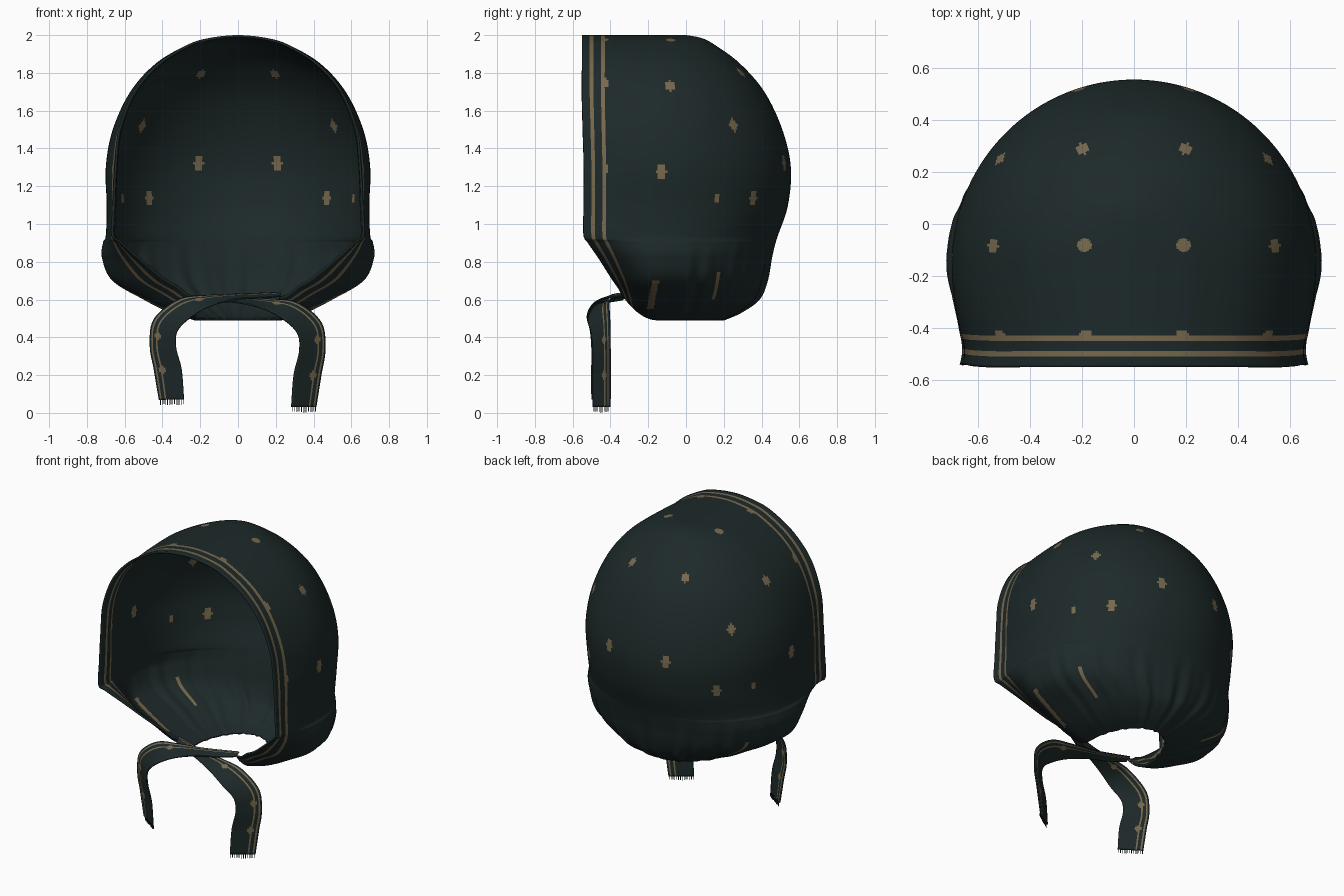
import bpy, bmesh, math, random
from mathutils import Vector

random.seed(4)
old = bpy.data.objects.get("Cube")
if old:
    bpy.data.objects.remove(old, do_unlink=True)


def material(name, rgb):
    m = bpy.data.materials.new(name)
    m.use_nodes = True
    m.diffuse_color = (*rgb, 1)
    bsdf = next(n for n in m.node_tree.nodes if n.type == "BSDF_PRINCIPLED")
    bsdf.inputs["Base Color"].default_value = (*rgb, 1)
    bsdf.inputs["Roughness"].default_value = 0.9
    return m


CLOTH = material("dark green cloth", (0.0125, 0.022, 0.022))
TAN = material("tan print", (0.185, 0.14, 0.075))


def spline(points, steps, ghost=None):
    """Smooth curve through tuples of any length."""
    pts = [Vector(p) for p in points]
    first = Vector(ghost) if ghost else 2 * pts[0] - pts[1]
    pts = [first] + pts + [2 * pts[-1] - pts[-2]]
    out = []
    for i in range(1, len(pts) - 2):
        a, b, c, d = pts[i - 1:i + 3]
        for k in range(steps):
            t = k / steps
            out.append(0.5 * (2 * b + (c - a) * t + (2 * a - 5 * b + 4 * c - d) * t ** 2
                              + (3 * b - a - 3 * c + d) * t ** 3))
    return out + [pts[-2]]


def finish(name, bm, thickness=0):
    me = bpy.data.meshes.new(name)
    bm.to_mesh(me)
    bm.free()
    ob = bpy.data.objects.new(name, me)
    bpy.context.collection.objects.link(ob)
    me.materials.append(CLOTH)
    me.materials.append(TAN)
    bpy.ops.object.select_all(action="DESELECT")
    ob.select_set(True)
    bpy.context.view_layer.objects.active = ob
    bpy.ops.object.shade_smooth_by_angle(angle=math.radians(50))
    if thickness:
        mod = ob.modifiers.new("cloth thickness", "SOLIDIFY")
        mod.thickness = thickness


def grid(rows):
    """Sheet of quads; returns the mesh and its faces by column."""
    bm = bmesh.new()
    verts = [[bm.verts.new(p) for p in row] for row in rows]
    columns = {}
    for up, low in zip(verts, verts[1:]):
        for c in range(len(up) - 1):
            f = bm.faces.new((up[c], low[c], low[c + 1], up[c + 1]))
            columns.setdefault(c, []).append(f)
    return bm, columns


# Bonnet levels: height, half width, back y, front edge x, front edge y, front lift
LEVELS = [
    (2.0, 0, 0, 0, -.55, 0),
    (1.985, .15, .08, .14, -.55, 0),
    (1.95, .265, .15, .25, -.55, 0),
    (1.85, .435, .285, .405, -.55, 0),
    (1.7, .57, .415, .53, -.55, 0),
    (1.5, .663, .51, .605, -.545, 0),
    (1.3, .70, .555, .625, -.54, 0),
    (1.1, .695, .54, .635, -.54, 0),
    (.94, .70, .487, .64, -.54, 0),
    (.90, .715, .475, .60, -.52, 0),
    (.82, .72, .455, .51, -.465, 0),
    (.70, .665, .43, .38, -.395, .01),
    (.60, .50, .385, .30, -.36, .06),
    (.53, .36, .29, .25, -.34, .09),
    (.49, .23, .2, .21, -.33, .12),
]
MID_Y = -0.15
FRONT, BACK = 40, 84          # columns per half


def bonnet_row(level):
    z, w, back, ex, ey, lift = level
    half = []
    for i in range(FRONT):
        t = 1 - i / FRONT
        flare = 0.03 * ex / 0.65 * max(0, (t - 0.75) * 4) ** 2
        half.append(Vector((w - (w - ex) * t * t + flare, MID_Y + (ey - MID_Y) * t,
                            z + lift * t * t)))
    gather = 0.012 * min(1, max(0, (0.92 - z) / 0.3))
    for i in range(BACK + 1):
        a = math.pi / 2 * i / BACK
        fade = min(1, i / 16)
        r = 1 + gather * fade * (math.cos(a * 26) + 0.6 * math.cos(a * 42))
        half.append(Vector((w * math.cos(a) * r,
                            MID_Y + (back - MID_Y) * math.sin(a) * r, z)))
    return half + [Vector((-p.x, p.y, p.z)) for p in reversed(half[:-1])]


top = LEVELS[1]
ghost = (top[0], -top[1], top[2], -top[3], top[4], 0)
bm, columns = grid([bonnet_row(v) for v in spline(LEVELS, 13, ghost)])
count = len(columns)


def paint_columns(chosen, low=0.0, high=2.0):
    for c in chosen:
        for f in columns[c] + columns[count - 1 - c]:
            if low < f.calc_center_median().z < high:
                f.material_index = 1


# Printed border bands along the face opening, and streaks caught in the gathers
paint_columns((4, 5, 10, 11))
streak = FRONT + round(BACK * 0.36)
paint_columns((streak, streak + 1), 0.6, 0.75)

# Printed dots, mirrored, each centred on the nearest point of the cloth
DOTS = [(.205, .3, 1.82), (.535, .27, 1.54), (.54, -.08, 1.74), (.19, -.08, 1.97),
        (.7, -.125, 1.28), (.21, .53, 1.33), (.48, .36, 1.14),
        (.18, -.435, 1.97), (.52, -.435, 1.74), (.65, -.435, 1.29)]
centres = [(f, f.calc_center_median()) for f in bm.faces]
centres = [(f, Vector((abs(p.x), p.y, p.z))) for f, p in centres]
for dot in DOTS:
    target = Vector(dot)
    middle = min((p for _, p in centres), key=lambda p: (p - target).length)
    for f, p in centres:
        d = p - middle
        # upright ovals; those on the border only bulge backwards
        if d.x ** 2 + d.y ** 2 + 0.5 * d.z ** 2 < 0.027 ** 2 and p.y > -0.44:
            f.material_index = 1
# Narrow dots on the sides
for f, p in centres:
    front_streak = abs(p.y + 0.30 - 0.2 * p.z) < 0.018 and 0.55 < p.z < 0.7
    side_fold = abs(p.y - 0.165) < 0.011 and abs(p.z - 1.135) < 0.025
    if front_streak or side_fold:
        f.material_index = 1
bmesh.ops.remove_doubles(bm, verts=bm.verts, dist=0.00005)
finish("bonnet_shell", bm, 0.012)

# Tie path: centre point, then half-width direction
TIE = [
    (-.225, -.325, .612, 0, .018, .01),
    (-.12, -.37, .605, 0, .03, .012),
    (0, -.41, .60, .005, .035, .012),
    (.15, -.445, .58, .015, .05, .025),
    (.28, -.465, .54, .035, .055, .045),
    (.38, -.455, .45, .062, .048, .03),
    (.395, -.45, .33, .068, .045, .005),
    (.37, -.45, .20, .072, .045, 0),
    (.35, -.45, .03, .065, .045, 0),
]
ACROSS = 16


def tie(side, name, shift, raise_end):
    rows = []
    for v in spline(TIE, 12):
        p, w = Vector(v[:3]), Vector(v[3:])
        p.z += shift + raise_end * max(0, 0.5 - p.z) * 2
        row = [p + w * (2 * k / ACROSS - 1) for k in range(ACROSS + 1)]
        rows.append([Vector((q.x * side, q.y, q.z)) for q in row])
    bm, columns = grid(rows)
    for c in (11, 14):
        for f in columns[c]:
            f.material_index = 1
    for n in (40, 67, 84):
        for c in (9, 10, 11, 12):
            reach = 2 if c in (10, 11) else 1
            for f in columns[c][n - reach:n + reach]:
                f.material_index = 1
    finish(name, bm, 0.008)

    # Frayed threads at the cut end
    fringe = bmesh.new()
    a, b = rows[-1][0], rows[-1][-1]
    for k in range(14):
        p = a.lerp(b, (k + 0.5) / 14)
        length = random.uniform(0.022, 0.03)
        made = bmesh.ops.create_cube(fringe, size=1)["verts"]
        bmesh.ops.scale(fringe, vec=(0.003, 0.003, length), verts=made)
        bmesh.ops.translate(fringe, vec=p - Vector((0, 0, length / 2)), verts=made)
    finish(name + "_fringe", fringe)


tie(1, "left_tie", 0, 0)
tie(-1, "right_tie", 0.012, 0.03)
